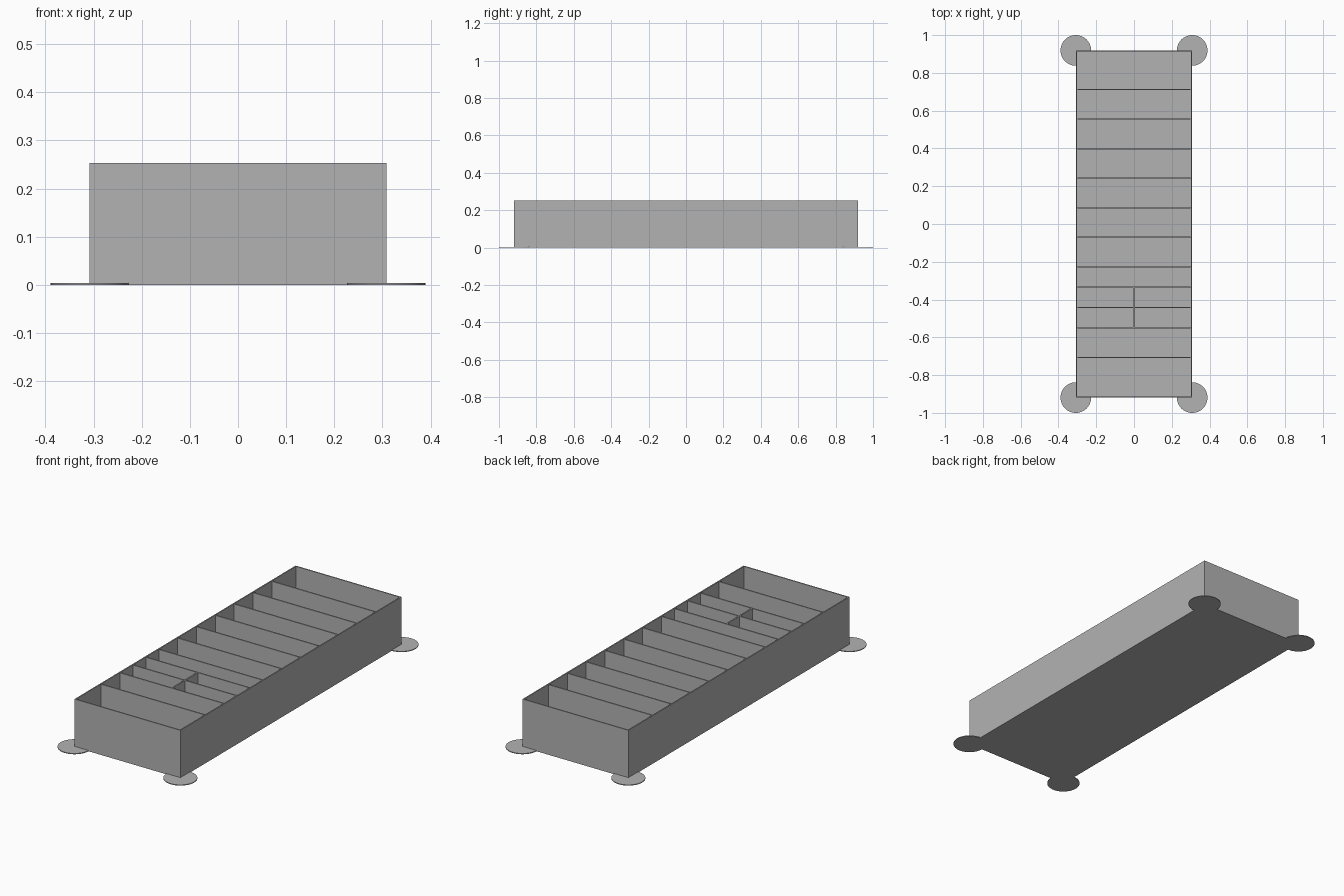
import bpy
import bmesh
from mathutils import Matrix, Vector

HALF_X, HALF_Y, HEIGHT = 0.308, 0.919, 0.253
WALL, FLOOR, RIB = 0.009, 0.008, 0.007
PAD_RADIUS, PAD_HEIGHT = 0.081, 0.004

default_cube = bpy.data.objects.get("Cube")
if default_cube:
    bpy.data.objects.remove(default_cube, do_unlink=True)

grey = bpy.data.materials.new("plain grey")
grey.use_nodes = True
colour = (0.45, 0.45, 0.45, 1)
grey.diffuse_color = colour
grey.node_tree.nodes["Principled BSDF"].inputs["Base Color"].default_value = colour


def finish(bm, name):
    mesh = bpy.data.meshes.new(name)
    bm.to_mesh(mesh)
    bm.free()
    mesh.materials.append(grey)
    obj = bpy.data.objects.new(name, mesh)
    bpy.context.collection.objects.link(obj)
    return obj


def box_mesh(low, high):
    low, high = Vector(low), Vector(high)
    bm = bmesh.new()
    place = Matrix.Translation((low + high) / 2) @ Matrix.Diagonal((*(high - low), 1))
    bmesh.ops.create_cube(bm, size=1, matrix=place)
    return bm


# Open tray: inset the top face and sink it to the floor
bm = box_mesh((-HALF_X, -HALF_Y, 0), (HALF_X, HALF_Y, HEIGHT))
top = max(bm.faces, key=lambda f: f.calc_center_median().z)
bmesh.ops.inset_region(bm, faces=[top], thickness=WALL)
sunk = bmesh.ops.extrude_discrete_faces(bm, faces=[top])["faces"]
bmesh.ops.translate(bm, verts=sunk[0].verts, vec=(0, 0, FLOOR - HEIGHT))
finish(bm, "tray")

# Cross dividers: wide slots, three narrow ones, then wide again
steps = [0.1565] * 6 + [0.1075] * 3 + [0.157]
positions = [0.712]
for step in steps:
    positions.append(positions[-1] - step)
inner_x = HALF_X - WALL
for number, y in enumerate(positions, 1):
    finish(box_mesh((-inner_x, y - RIB / 2, FLOOR), (inner_x, y + RIB / 2, HEIGHT)),
           f"cross_divider_{number}")

# Short lengthwise dividers splitting two narrow slots
for number, (back, front) in enumerate(zip(positions[7:9], positions[8:10]), 1):
    finish(box_mesh((-RIB / 2, front + RIB / 2, FLOOR), (RIB / 2, back - RIB / 2, HEIGHT)),
           f"middle_divider_{number}")

# Thin round pads under the corners
for x, side in ((-HALF_X, "right"), (HALF_X, "left")):
    for y, end in ((-HALF_Y, "front"), (HALF_Y, "back")):
        bm = bmesh.new()
        bmesh.ops.create_cone(bm, cap_ends=True, segments=64, radius1=PAD_RADIUS,
                              radius2=PAD_RADIUS, depth=PAD_HEIGHT,
                              matrix=Matrix.Translation((x, y, PAD_HEIGHT / 2)))
        finish(bm, f"corner_pad_{end}_{side}")
